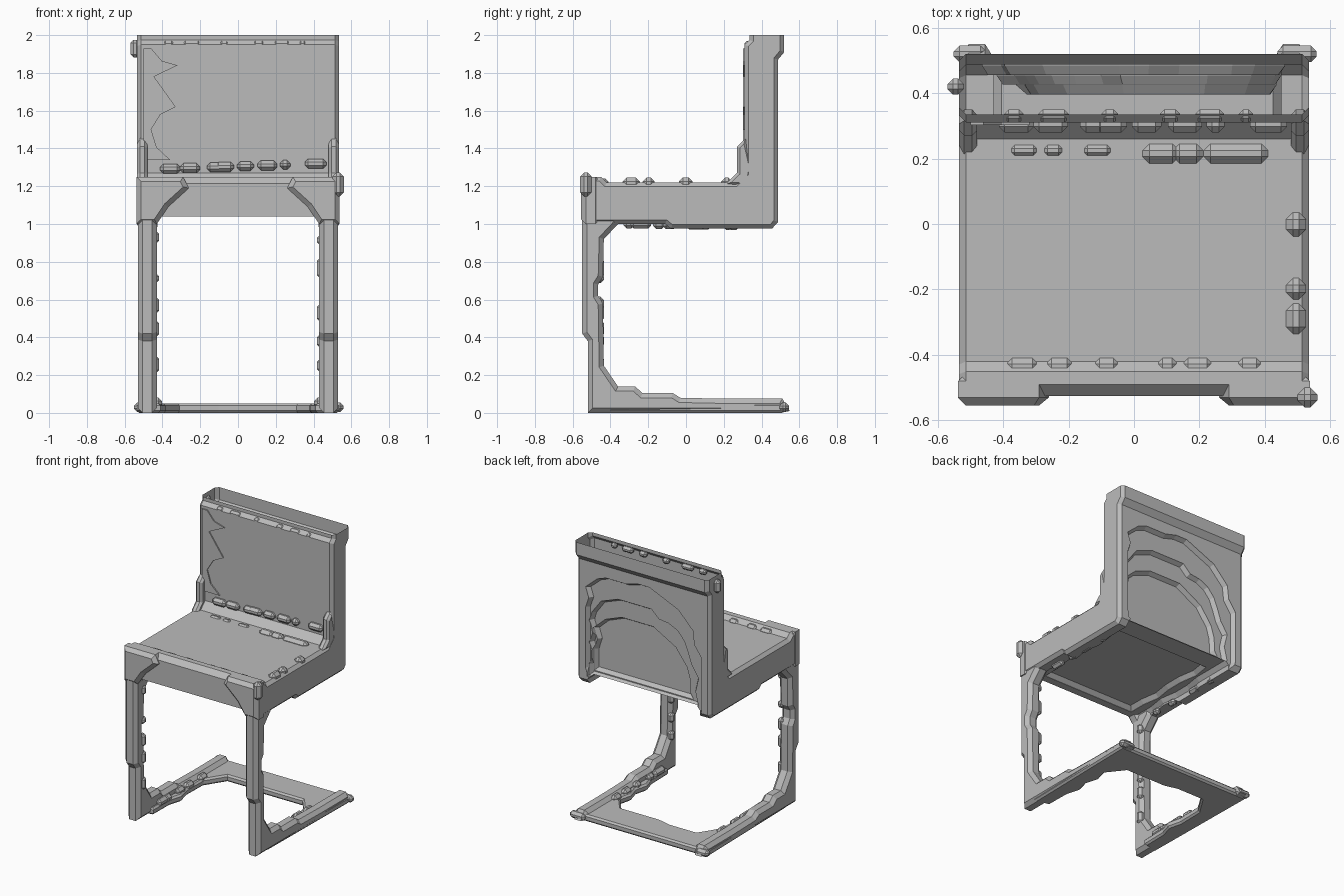
import bpy
import bmesh
import random
from mathutils import Matrix, Vector

random.seed(4)
if "Cube" in bpy.data.objects:
    bpy.data.objects.remove(bpy.data.objects["Cube"])

GREY = (0.5, 0.5, 0.5, 1)
mat = bpy.data.materials.new("plain grey")
mat.use_nodes = True
mat.diffuse_color = GREY
mat.node_tree.nodes["Principled BSDF"].inputs["Base Color"].default_value = GREY


def finish(name, bm):
    bmesh.ops.recalc_face_normals(bm, faces=bm.faces)
    mesh = bpy.data.meshes.new(name)
    bm.to_mesh(mesh)
    bm.free()
    mesh.materials.append(mat)
    obj = bpy.data.objects.new(name, mesh)
    bpy.context.collection.objects.link(obj)
    return obj


def loft(name, rings):
    """Skin matching outlines into a capped solid."""
    bm = bmesh.new()
    loops = [[bm.verts.new(p) for p in ring] for ring in rings]
    n = len(loops[0])
    bm.faces.new(loops[0])
    bm.faces.new(loops[-1])
    for a, b in zip(loops, loops[1:]):
        for i in range(n):
            j = (i + 1) % n
            bm.faces.new((a[i], a[j], b[j], b[i]))
    return finish(name, bm)


def inset(points, d):
    """Mitred inward offset of a closed outline."""
    pts = [Vector(p) for p in points]
    area = sum(a.x * b.y - a.y * b.x for a, b in zip(pts, pts[1:] + pts[:1]))
    sign = 1 if area > 0 else -1
    out = []
    for i, p in enumerate(pts):
        e1 = (p - pts[i - 1]).normalized()
        e2 = (pts[(i + 1) % len(pts)] - p).normalized()
        n1, n2 = Vector((-e1.y, e1.x)), Vector((-e2.y, e2.x))
        out.append(p + (n1 + n2) * sign * d / max(0.4, 1 + n1.dot(n2)))
    return out


def prism(name, outline, axis, lo, hi, bevel):
    """Extrude an outline along an axis, with chamfered end outlines."""
    def place(points, t):
        return [(*p[:axis], t, *p[axis:]) for p in map(tuple, points)]
    small = inset(outline, bevel)
    return loft(name, [place(small, lo), place(outline, lo + bevel),
                       place(outline, hi - bevel), place(small, hi)])


def jagged(points, step=0.07, amount=0.025):
    """Break an open polyline into short pieces with stepped offsets."""
    out = []
    for a, b in zip(points, points[1:]):
        a, b = Vector(a), Vector(b)
        d = b - a
        normal = Vector((-d.y, d.x)).normalized()
        count = max(1, int(d.length / step))
        for i in range(count):
            out.append(a + d * i / count + normal * random.choice((0, 0, amount)))
    return out + [Vector(points[-1])]


def chips(name, runs):
    """Scatter small chamfered lumps along straight runs."""
    bm = bmesh.new()
    for a, b, count, size in runs:
        a, b = Vector(a), Vector(b)
        along = (b - a).normalized()
        for i in range(count):
            t = (i + random.uniform(0.2, 0.8)) / count
            length = random.uniform(1.0, 2.4)
            scale = [size * (1 + abs(c) * (length - 1)) for c in along]
            m = Matrix.Translation(a.lerp(b, t)) @ Matrix.Diagonal((*scale, 1))
            verts = bmesh.ops.create_cube(bm, size=1, matrix=m)["verts"]
            edges = list({e for v in verts for e in v.link_edges})
            bmesh.ops.bevel(bm, geom=edges, offset=size * 0.35, segments=1, affect='EDGES')
    return finish(name, bm)


def cut(target, cutter):
    mod = target.modifiers.new("cut", 'BOOLEAN')
    mod.operation = 'DIFFERENCE'
    mod.solver = 'EXACT'
    mod.object = cutter
    bpy.context.view_layer.objects.active = target
    bpy.ops.object.modifier_apply(modifier=mod.name)
    bpy.data.objects.remove(cutter)


# Seat and backrest in one L-shaped body
body = prism("seat_and_back", [
    (-.525, 1.0), (-.525, 1.215), (-.49, 1.25), (-.45, 1.25), (-.42, 1.22),
    (.26, 1.22), (.31, 1.27), (.31, 1.95), (.335, 1.975),
    (.335, 2.1), (.52, 2.1), (.52, 1.91), (.487, 1.87), (.487, 1.01),
    (.455, .975), (-.08, .975), (-.11, 1.0)], 0, -.535, .535, .022)

# Stepped arched hollow behind the backrest, steeper on one side
for left, right, bottom, top, depth in (
        (.462, .465, .8, 1.81, .456), (.45, .42, 1.035, 1.64, .426),
        (.435, .36, 1.06, 1.50, .396)):
    arch = jagged([(left, bottom), (left, top - .13), (left * .8, top - .05),
                   (left * .5, top), (-right * .1, top), (-right * .6, top - .1),
                   (-right * .85, top - .22), (-right, top - .4), (-right, bottom)])
    loft_rings = [(.7, arch), (depth + .028, arch), (depth, inset(arch, .018))]
    cut(body, loft("back_hollow", [[(p.x, y, p.y) for p in ring] for y, ring in loft_rings]))

# Shallow hollow under the seat
for w, front, rear, depth in ((.43, -.7, .65, 1.04), (.37, -.47, .30, 1.07)):
    plan = jagged([(w, rear), (w, front), (-w, front), (-w, rear)], .12, .02)
    loft_rings = [(.8, plan), (depth - .028, plan), (depth, inset(plan, .025))]
    cut(body, loft("seat_hollow", [[(p.x, p.y, z) for p in ring] for z, ring in loft_rings]))

# The backrest is an open shell at the top
bm = bmesh.new()
bm.from_mesh(body.data)
bmesh.ops.bisect_plane(bm, geom=bm.verts[:] + bm.edges[:] + bm.faces[:],
                       plane_co=(0, 0, 2), plane_no=(0, 0, 1), clear_outer=True)
bm.to_mesh(body.data)
bm.free()

# Legs running into floor runners, one on each side
frame = [(-.55, 1.2), (-.55, .42), (-.52, .38), (-.52, 0), (.50, 0), (.55, .01),
         (.51, .075), (.20, .075), (-.03, .08), (-.07, .105), (-.23, .105),
         (-.27, .14), (-.36, .14), (-.435, .25), (-.44, .58), (-.465, .62),
         (-.465, .68), (-.44, .72), (-.435, .92), (-.36, 1.0), (-.36, 1.12), (-.45, 1.2)]
for side, name in ((1, "left"), (-1, "right")):
    x0, x1 = sorted((side * .43, side * .53))
    prism(name + "_leg_and_runner", frame, 0, x0, x1, .025)
    chips(name + "_leg_chips", [
        ((side * .442, -.46, .15), (side * .442, -.46, .98), 5, .05),
        ((side * .43, -.36, .055), (side * .43, .25, .045), 5, .055),
        ((side * .45, -.36, 1.0), (side * .45, .35, .99), 4, .045)])
    # Raised corner pad where leg meets seat, with a diagonal inner edge
    pad = [(side * x, z) for x, z in ((.538, 1.0), (.538, 1.25), (.29, 1.25),
                                      (.26, 1.19), (.37, 1.09), (.43, 1.0))]
    prism(name + "_corner_pad", pad, 1, -.555, -.455, .025)
    # Small fillet at the outer end of the seat and backrest joint
    x0, x1 = sorted((side * .48, side * .534))
    prism(name + "_joint_fillet", [(.21, 1.21), (.27, 1.27), (.27, 1.41), (.315, 1.455),
                                   (.35, 1.3), (.33, 1.2)], 0, x0, x1, .015)

# U-shaped floor plate joining the runners, ragged on the inside
inner = jagged([(.41, -.38), (.40, .18), (.31, .32), (-.31, .32), (-.40, .18), (-.41, -.38)], .09)
plan = [(-.52, -.40), (-.535, .52), (.535, .52), (.52, -.40)] + inner
prism("rear_floor_bar", plan, 2, 0, .05, .012)

# Thin ragged step along one edge of the backrest front
edge = jagged([(-.36, 1.34), (-.46, 1.5), (-.33, 1.62), (-.43, 1.76), (-.32, 1.84), (-.46, 1.93)])
step = [(-.50, 1.93), (-.50, 1.34)] + [tuple(p) for p in edge]
loft("back_ragged_step", [[(x, y, z) for x, z in step] for y in (.318, .302)])

# Worn lumps around the seat and backrest edges
chips("seat_and_back_lumps", [
    ((-.42, .225, 1.21), (-.05, .225, 1.21), 3, .04),
    ((.05, .215, 1.215), (.40, .215, 1.215), 4, .06),
    ((-.45, -.435, 1.215), (.45, -.435, 1.215), 6, .05),
    ((.495, -.38, 1.215), (.495, .03, 1.215), 3, .06),
    ((-.42, .305, 1.29), (.44, .305, 1.32), 8, .05),
    ((-.42, .33, 1.95), (.42, .33, 1.95), 6, .04)])

# Pointed outer corners
chips("corner_points", [
    ((.53, -.53, 1.12), (.53, -.53, 1.24), 1, .06),
    ((.49, .52, .03), (.51, .52, .03), 1, .05),
    ((-.51, .52, .03), (-.49, .52, .03), 1, .05),
    ((-.545, .42, 1.90), (-.545, .42, 1.96), 1, .05)])
